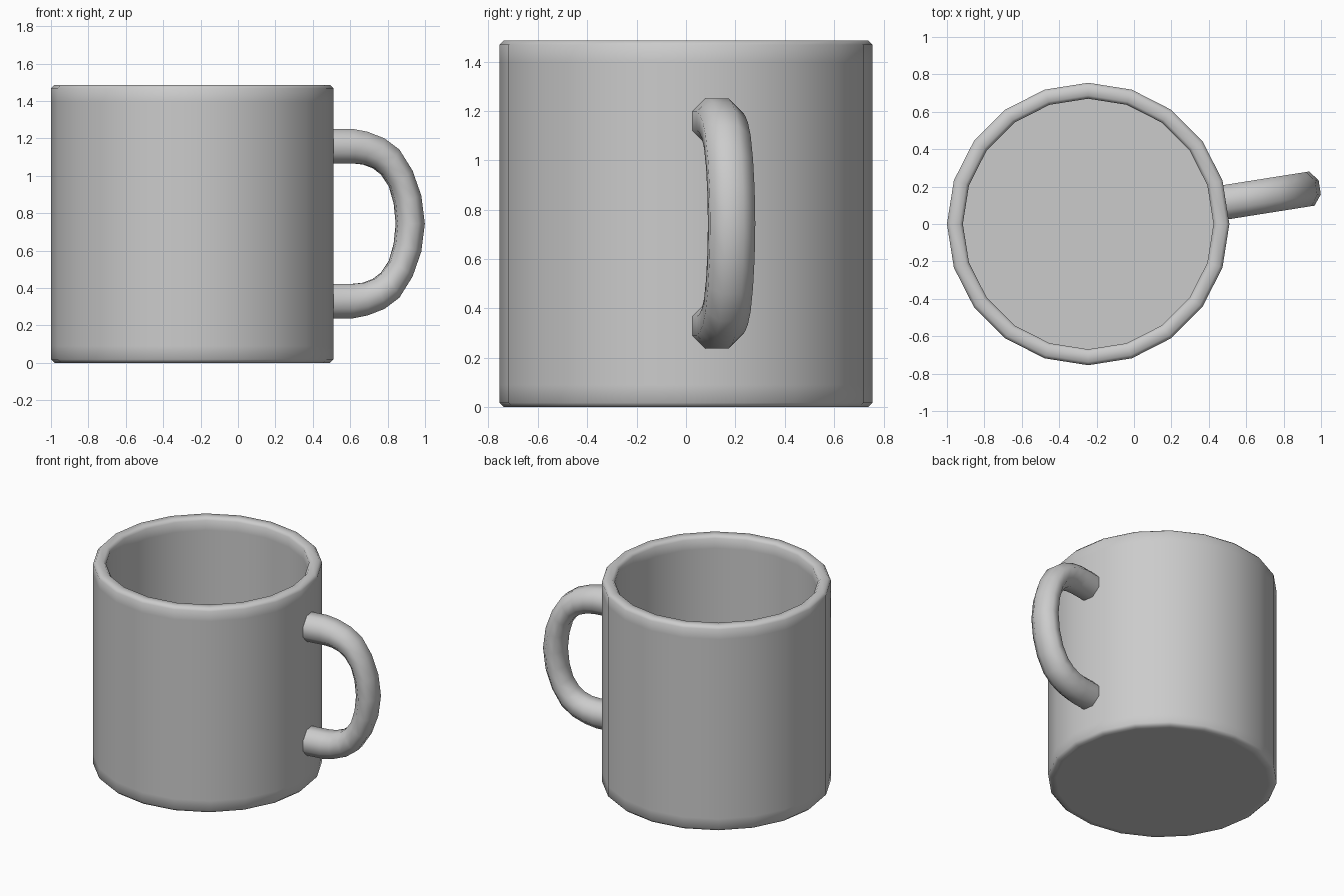
import bpy, bmesh
from math import radians, sin, cos, pi

if "Cube" in bpy.data.objects:
    bpy.data.objects.remove(bpy.data.objects["Cube"])

CX = -0.245          # axis of the mug body
SIDES = 20

glaze = bpy.data.materials.new("glaze")
glaze.diffuse_color = (0.54, 0.54, 0.54, 1)
glaze.use_nodes = True
glaze.node_tree.nodes["Principled BSDF"].inputs["Base Color"].default_value = glaze.diffuse_color


def make_object(name, bm):
    bmesh.ops.recalc_face_normals(bm, faces=bm.faces)
    mesh = bpy.data.meshes.new(name)
    bm.to_mesh(mesh)
    bm.free()
    mesh.materials.append(glaze)
    ob = bpy.data.objects.new(name, mesh)
    ob.location.x = CX
    bpy.context.collection.objects.link(ob)
    bpy.context.view_layer.objects.active = ob
    ob.select_set(True)
    bpy.ops.object.shade_smooth_by_angle(angle=radians(75))
    ob.select_set(False)
    return ob


def skin(name, rings):
    """Join consecutive rings of points with quads and cap both ends."""
    bm = bmesh.new()
    loops = [[bm.verts.new(p) for p in ring] for ring in rings]
    n = len(loops[0])
    for a, b in zip(loops, loops[1:]):
        for i in range(n):
            j = (i + 1) % n
            bm.faces.new((a[i], a[j], b[j], b[i]))
    bm.faces.new(loops[0])
    bm.faces.new(loops[-1])
    return make_object(name, bm)


# Mug body: outside, softened rim, inside wall and floor (radius, height)
profile = [(0.70, 0), (0.737, 0), (0.755, 0.018), (0.755, 0.09),
           (0.755, 1.396), (0.755, 1.468), (0.738, 1.486), (0.687, 1.486),
           (0.67, 1.468), (0.67, 1.396), (0.67, 0.085)]
skin("mug_body", [[(r * cos(2 * pi * i / SIDES), r * sin(2 * pi * i / SIDES), z)
                   for i in range(SIDES)] for r, z in profile])

# Handle: outer and inner edge of each section (x, z), upper half to the middle
half = [((0.46, 1.251), (0.46, 1.066)), ((0.608, 1.251), (0.61, 1.066)),
        ((0.69, 1.235), (0.667, 1.06)), ((0.78, 1.2), (0.72, 1.04)),
        ((0.86, 1.14), (0.763, 1.007)), ((0.93, 1.028), (0.806, 0.943)),
        ((0.977, 0.894), (0.832, 0.852)), ((0.996, 0.744), (0.843, 0.744))]
MID = 0.744
sections = half + [tuple((x, 2 * MID - z) for x, z in s) for s in half[-2::-1]]

tilt = radians(9)    # handle sits on the middle of one body facet
rings = []
for (ox, oz), (ix, iz) in sections:
    so = (ox - CX - 0.003) / cos(tilt)
    si = (ix - CX + 0.006) / cos(tilt)
    ring = []
    for k in range(8):
        a = pi / 8 + k * pi / 4
        t = cos(a) / cos(pi / 8) / 2       # -0.5 inner edge .. 0.5 outer edge
        s = (so + si) / 2 + t * (so - si)
        z = (oz + iz) / 2 + t * (oz - iz)
        w = 0.1 * sin(a)
        ring.append((s * cos(tilt) - w * sin(tilt),
                     s * sin(tilt) + w * cos(tilt), z))
    rings.append(ring)
skin("handle", rings)
